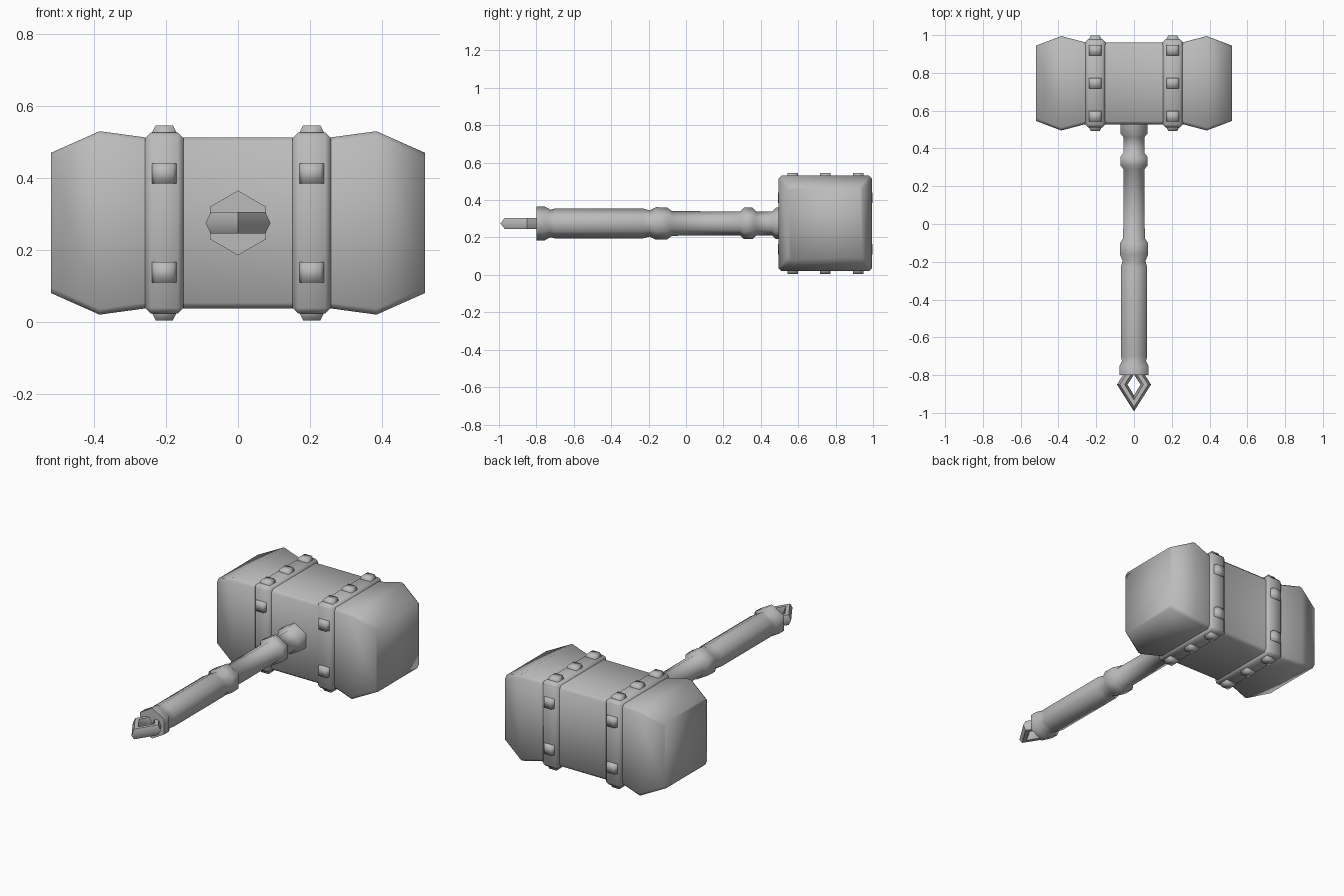
import bpy, bmesh
from math import cos, sin, pi
from mathutils import Vector

cube = bpy.data.objects.get("Cube")
if cube:
    bpy.data.objects.remove(cube)

HY, HZ = 0.745, 0.275          # head centre; the handle shares its height

steel = bpy.data.materials.new("grey_metal")
steel.use_nodes = True
GREY = (0.5, 0.5, 0.5, 1)
steel.diffuse_color = GREY
bsdf = next(n for n in steel.node_tree.nodes if n.type == 'BSDF_PRINCIPLED')
bsdf.inputs["Base Color"].default_value = GREY


def finish(bm, name, angle=None):
    bmesh.ops.recalc_face_normals(bm, faces=bm.faces)
    mesh = bpy.data.meshes.new(name)
    bm.to_mesh(mesh)
    bm.free()
    mesh.materials.append(steel)
    obj = bpy.data.objects.new(name, mesh)
    bpy.context.collection.objects.link(obj)
    bpy.ops.object.select_all(action='DESELECT')
    obj.select_set(True)
    bpy.context.view_layer.objects.active = obj
    if angle is None:
        bpy.ops.object.shade_smooth()
    else:
        bpy.ops.object.shade_smooth_by_angle(angle=angle)
    return obj


def loft(sections, closed=False):
    """Skin a list of point rings, capped unless it loops."""
    bm = bmesh.new()
    rings = [[bm.verts.new(p) for p in s] for s in sections]
    pairs = list(zip(rings, rings[1:]))
    if closed:
        pairs.append((rings[-1], rings[0]))
    else:
        bm.faces.new(rings[0])
        bm.faces.new(rings[-1])
    for a, b in pairs:
        for i in range(len(a)):
            j = (i + 1) % len(a)
            bm.faces.new((a[i], a[j], b[j], b[i]))
    return bm


def square_section(x, hy, hz, cut=0.016):
    """Square ring with clipped corners, across the head."""
    pts = []
    for sy, sz in ((1, 1), (-1, 1), (-1, -1), (1, -1)):
        pair = [(sy * hy, sz * (hz - cut)), (sy * (hy - cut), sz * hz)]
        pts += pair if sy == sz else pair[::-1]
    return [(x, HY + y, HZ + z) for y, z in pts]


# Head: square block flaring out to tapered striking ends
half = [(0.26, 0.217, 0.238), (0.385, 0.25, 0.255), (0.52, 0.199, 0.195)]
profile = [(-x, y, z) for x, y, z in reversed(half)] + half
finish(loft([square_section(*p) for p in profile]), "head")


# Bands: chamfered square straps
def band(name, x):
    bm = bmesh.new()
    bmesh.ops.create_cube(bm, size=1)
    for v in bm.verts:
        v.co = Vector((x + v.co.x * 0.107, HY + v.co.y * 0.468, HZ + v.co.z * 0.504))
    bmesh.ops.bevel(bm, geom=bm.edges[:], offset=0.016, segments=1, affect='EDGES')
    finish(bm, name, pi / 3)


# Studs: small tapered blocks on all four sides of a band
def stud(name, base, normal):
    n = Vector(normal)
    u = Vector((1, 0, 0))
    w = n.cross(u)
    rings = []
    for h, r in ((-0.02, 0.034), (0, 0.034), (0.02, 0.024)):
        rings.append([Vector(base) + n * h + u * (a * r) + w * (b * 0.028)
                      for a, b in ((1, 1), (-1, 1), (-1, -1), (1, -1))])
    finish(loft(rings), name)


for side, x in (("left", 0.205), ("right", -0.205)):
    band(side + "_band", x)
    for s, upright, facing in ((1, "top", "back"), (-1, "bottom", "front")):
        for i, y in enumerate((-0.175, 0, 0.175)):
            stud(f"{side}_{upright}_stud_{i + 1}",
                 (x, HY + y, HZ + s * 0.251), (0, 0, s))
        for i, z in enumerate((-0.137, 0.137)):
            stud(f"{side}_{facing}_stud_{i + 1}",
                 (x, HY + s * 0.233, HZ + z), (0, s, 0))

# Handle: six-sided turned shaft with pommel, grip and collars
turning = [(-0.80, 0.09), (-0.755, 0.09), (-0.725, 0.074), (-0.70, 0.08),
           (-0.23, 0.08), (-0.195, 0.07), (-0.16, 0.087), (-0.10, 0.085),
           (-0.075, 0.066), (0.29, 0.064), (0.31, 0.084), (0.355, 0.084),
           (0.375, 0.064), (0.46, 0.064), (0.48, 0.084), (0.56, 0.084)]
finish(loft([[(r * sin(i * pi / 3), y, HZ + r * cos(i * pi / 3)) for i in range(6)]
             for y, r in turning]), "handle", pi * 0.36)

# Pommel loop: pointed diamond ring with six-sided bar
corners = [(0, -0.95, 0, -0.042), (0.0625, -0.85, 0.028, 0),
           (0, -0.755, 0, 0.042), (-0.0625, -0.85, -0.028, 0)]
bar = [(1, 0), (0.45, 0.03), (-0.45, 0.03), (-1, 0), (-0.45, -0.03), (0.45, -0.03)]
finish(loft([[(x + dx * o, y + dy * o, HZ + z) for o, z in bar]
             for x, y, dx, dy in corners], closed=True), "pommel_loop", pi / 3)
